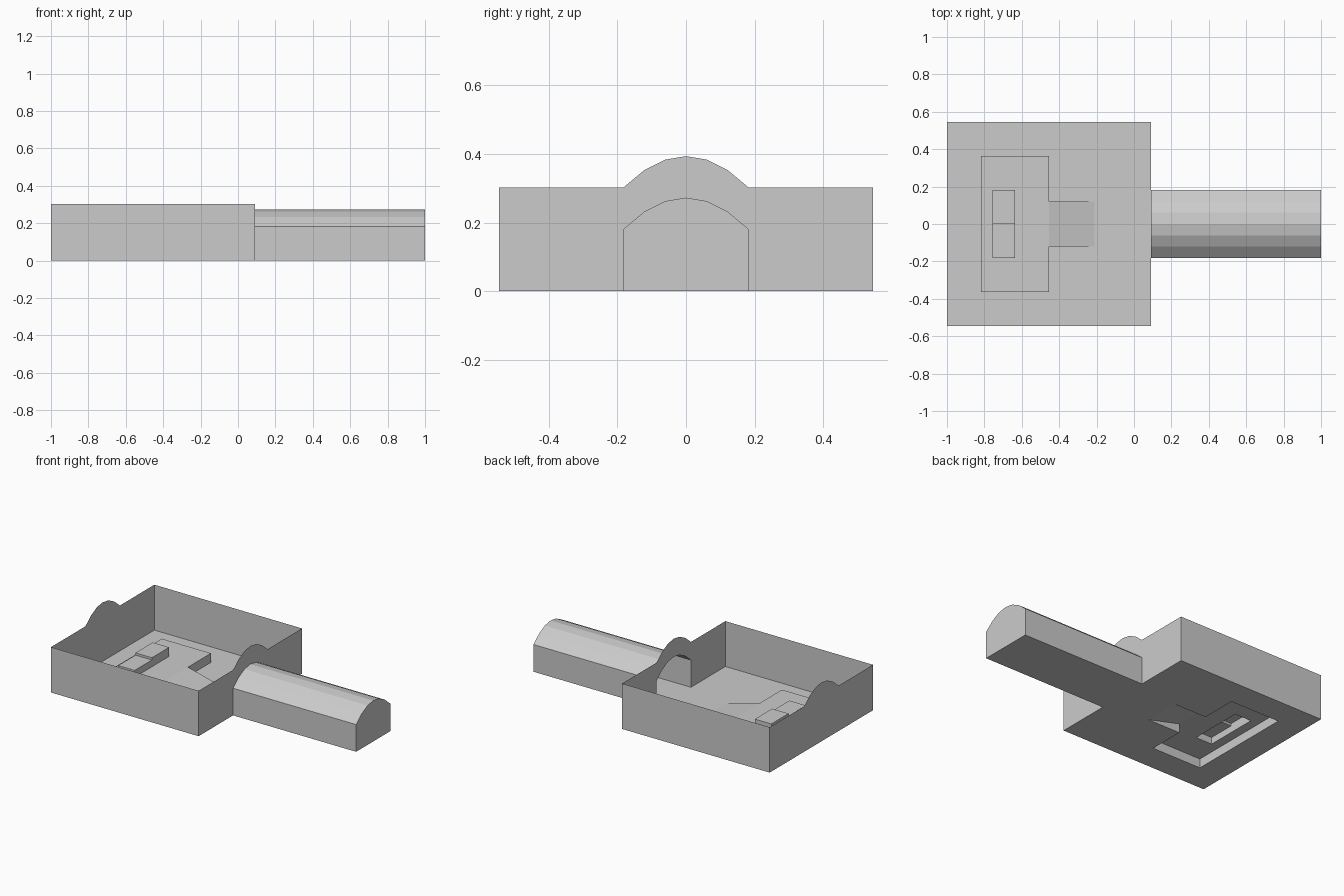
import bpy
import bmesh

cube = bpy.data.objects.get("Cube")
if cube:
    bpy.data.objects.remove(cube, do_unlink=True)

U = 2 / 33  # one layout unit; the whole model is 33 units long

# Single plain grey for every surface
grey = bpy.data.materials.new("plain_grey")
grey.use_nodes = True
grey.diffuse_color = (0.6, 0.6, 0.6, 1)
grey.node_tree.nodes["Principled BSDF"].inputs["Base Color"].default_value = (0.6, 0.6, 0.6, 1)


def make_object(name, polygons):
    """Build a flat-shaded sheet object from polygons given in layout units."""
    bm = bmesh.new()
    for poly in polygons:
        bm.faces.new([bm.verts.new([c * U for c in p]) for p in poly])
    bmesh.ops.remove_doubles(bm, verts=bm.verts, dist=1e-4)
    mesh = bpy.data.meshes.new(name)
    bm.to_mesh(mesh)
    bm.free()
    mesh.materials.append(grey)
    obj = bpy.data.objects.new(name, mesh)
    bpy.context.collection.objects.link(obj)
    return obj


def arch(base):
    """Six-sided parabolic arch, three units to each side."""
    return [(y, base + 1.5 * (1 - y * y / 9)) for y in range(-3, 4)]


LEFT, DOOR, END, SIDE, TOP = -16.5, 1.5, 16.5, 9, 5

# Chamber floor: raised hollow dais, ramp and two-level bench
xs = [LEFT, -13.5, -12.5, -10.5, -7.5, -3.5, DOOR]
ys = [-SIDE, -6, -3, -2, 0, 2, 3, 6, SIDE]


def cell_heights(i, j):
    """Floor height at the low-x and high-x edge of a cell."""
    if not (0 <= i < len(xs) - 1 and 0 <= j < len(ys) - 1):
        return 0, 0
    x, y = (xs[i] + xs[i + 1]) / 2, (ys[j] + ys[j + 1]) / 2
    if -12.5 < x < -10.5 and abs(y) < 3:
        h = 2 if y > 0 else 1.75
        return h, h
    if -13.5 < x < -7.5 and abs(y) < 6:
        return 1, 1
    if -7.5 < x < -3.5 and abs(y) < 2:
        return 1, 0
    return 0, 0


def riser(a, b, low, high):
    """Upright face between two floor levels, skipping collapsed corners."""
    loop = [(*a, low[0]), (*b, low[1]), (*b, high[1]), (*a, high[0])]
    loop = list(dict.fromkeys(loop))
    return [loop] if len(loop) > 2 else []


floor = []
for i in range(len(xs) - 1):
    for j in range(len(ys) - 1):
        x0, x1, y0, y1 = xs[i], xs[i + 1], ys[j], ys[j + 1]
        a, b = cell_heights(i, j)
        floor.append([(x0, y0, a), (x1, y0, b), (x1, y1, b), (x0, y1, a)])
        nxt = cell_heights(i + 1, j)[0]
        floor += riser((x1, y0), (x1, y1), (b, b), (nxt, nxt))
        floor += riser((x0, y1), (x1, y1), (a, b), cell_heights(i, j + 1))
make_object("chamber_floor", floor)

# Long side walls
for name, y in (("front_wall", -SIDE), ("back_wall", SIDE)):
    make_object(name, [[(LEFT, y, 0), (DOOR, y, 0), (DOOR, y, TOP), (LEFT, y, TOP)]])


# End walls with an arched hump, one of them pierced by the doorway
def end_wall(name, x, doorway):
    outline = [(-SIDE, 0), (-SIDE, TOP)] + arch(TOP) + [(SIDE, TOP), (SIDE, 0)]
    if doorway:
        outline += [(3, 0)] + arch(3)[::-1] + [(-3, 0)]
    make_object(name, [[(x, y, z) for y, z in outline]])


end_wall("closed_end_wall", LEFT, False)
end_wall("doorway_wall", DOOR, True)

# Vaulted passage, open at the doorway and capped at the far end
section = [(-3, 0)] + arch(3) + [(3, 0)]
passage = [[(END, y, z) for y, z in section[::-1]]]
for p, q in zip(section, section[1:] + section[:1]):
    passage.append([(DOOR, *p), (END, *p), (END, *q), (DOOR, *q)])
make_object("vaulted_passage", passage)
